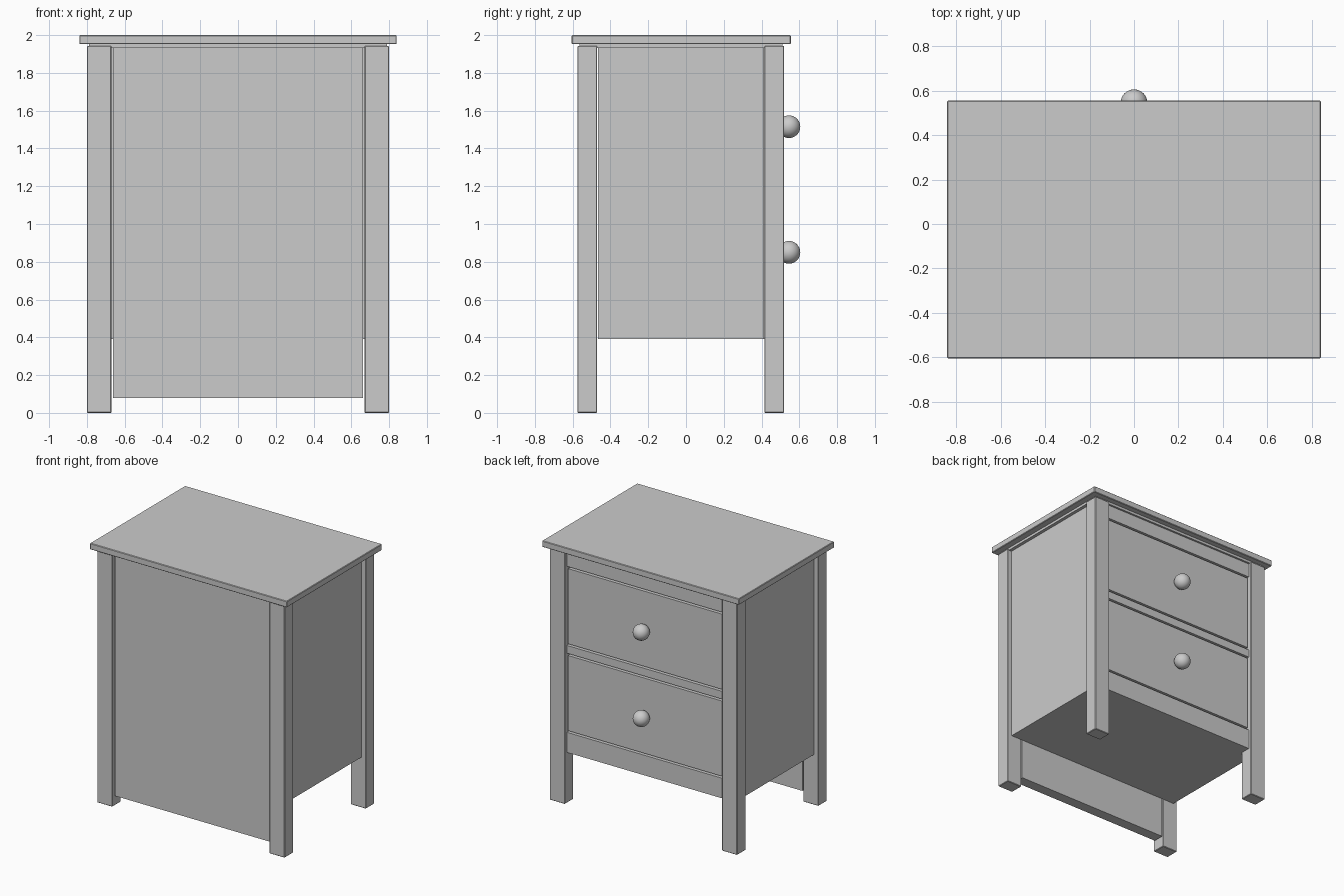
import bpy

cube = bpy.data.objects.get("Cube")
if cube:
    bpy.data.objects.remove(cube, do_unlink=True)

paint = bpy.data.materials.new("light_grey_paint")
paint.use_nodes = True
GREY = (0.6, 0.6, 0.6, 1)
paint.diffuse_color = GREY
paint.node_tree.nodes["Principled BSDF"].inputs["Base Color"].default_value = GREY


def box(name, x, y, z, bevel=0):
    """Box spanning the given (low, high) ranges."""
    spans = (x, y, z)
    bpy.ops.mesh.primitive_cube_add(size=1, location=[(a + b) / 2 for a, b in spans])
    ob = bpy.context.object
    ob.name = name
    ob.scale = [b - a for a, b in spans]
    bpy.ops.object.transform_apply(location=False, rotation=False, scale=True)
    ob.data.materials.append(paint)
    if bevel:
        mod = ob.modifiers.new("edge_bevel", "BEVEL")
        mod.width = bevel
        mod.segments = 1
    return ob


LEG_TOP = 1.943
BODY_BOTTOM = 0.39
INNER = 0.665          # half width between the legs
BACK_LEG = (-0.575, -0.47)
DRAWER_LEG = (0.415, 0.52)

# Table top and the thin spacer beneath it
box("table_top", (-0.84, 0.84), (-0.605, 0.555), (1.952, 2.0), 0.004)
box("top_spacer", (-0.79, 0.79), (-0.565, 0.51), (LEG_TOP - 0.01, 1.955))

# Four legs
for side, x in (("left", (0.67, 0.8)), ("right", (-0.8, -0.67))):
    box(f"panel_leg_{side}", x, BACK_LEG, (0, LEG_TOP), 0.004)
    box(f"drawer_leg_{side}", x, DRAWER_LEG, (0, LEG_TOP), 0.004)

# Carcass with recessed sides, and the part behind the drawers
box("carcass", (-0.765, 0.765), (-0.467, 0.413), (BODY_BOTTOM, LEG_TOP))
box("drawer_recess", (-0.67, 0.67), (0.40, 0.465), (BODY_BOTTOM, LEG_TOP))

# Long closing panel on the plain side
box("closing_panel", (-0.662, 0.662), (-0.555, -0.472), (0.08, LEG_TOP))

# Rails around the drawers
for name, z in (("bottom_rail", (BODY_BOTTOM, 0.545)),
                ("middle_rail", (1.155, 1.215)),
                ("top_rail", (1.825, LEG_TOP))):
    box(name, (-0.67, 0.67), (0.45, 0.495), z)

# Drawer fronts with round knobs
for name, z, knob_z in (("lower", (0.56, 1.14), 0.85),
                        ("upper", (1.23, 1.81), 1.515)):
    box(f"{name}_drawer_front", (-0.66, 0.66), (0.45, 0.495), z)
    bpy.ops.mesh.primitive_uv_sphere_add(segments=32, ring_count=16, radius=0.06,
                                         location=(0, 0.545, knob_z))
    knob = bpy.context.object
    knob.name = f"{name}_knob"
    knob.data.materials.append(paint)
    bpy.ops.object.shade_smooth()
